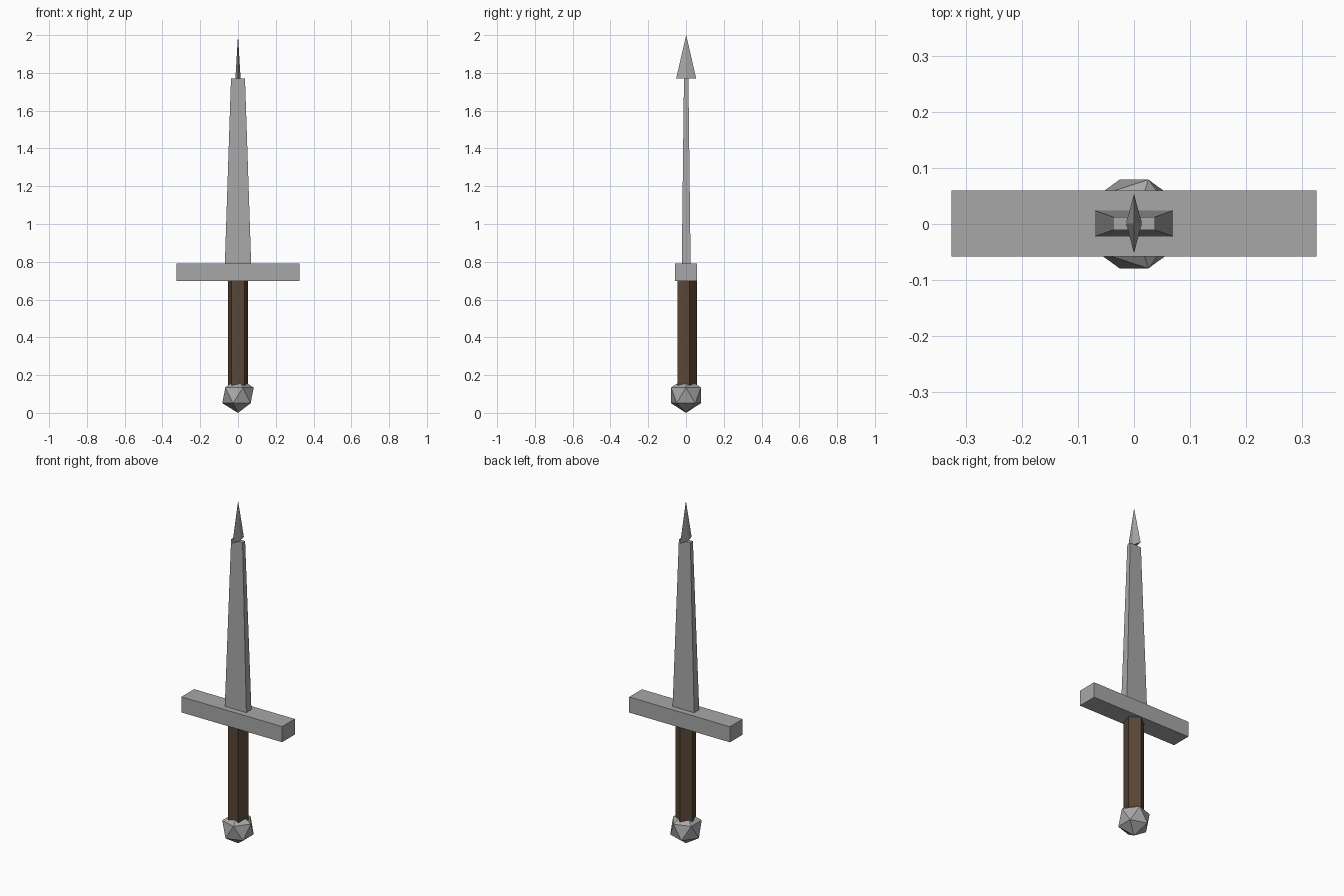
import bpy, bmesh

if "Cube" in bpy.data.objects:
    bpy.data.objects.remove(bpy.data.objects["Cube"])


def material(name, colour):
    mat = bpy.data.materials.new(name)
    mat.diffuse_color = (*colour, 1)
    mat.use_nodes = True
    mat.node_tree.nodes["Principled BSDF"].inputs["Base Color"].default_value = mat.diffuse_color
    return mat


steel = material("steel", (0.39, 0.39, 0.39))
wood = material("brown_wood", (0.10, 0.062, 0.037))


def finish(name, bm, loc, mat):
    mesh = bpy.data.meshes.new(name)
    bm.to_mesh(mesh)
    bm.free()
    obj = bpy.data.objects.new(name, mesh)
    obj.location = loc
    bpy.context.collection.objects.link(obj)
    mesh.materials.append(mat)
    return obj


def box(name, size, z0, z1, y=0.0, top=(1, 1)):
    """Box with an optional taper of the top face in x and y."""
    bm = bmesh.new()
    bmesh.ops.create_cube(bm, size=1)
    for v in bm.verts:
        tx, ty = top if v.co.z > 0 else (1, 1)
        v.co.x *= size[0] * tx
        v.co.y *= size[1] * ty
        v.co.z *= z1 - z0
    return finish(name, bm, (0, y, (z0 + z1) / 2), steel)


def cone(name, sides, r1, r2, z0, z1, mat, y=0.0):
    bpy.ops.mesh.primitive_cone_add(vertices=sides, radius1=r1, radius2=r2,
                                    depth=z1 - z0, location=(0, y, (z0 + z1) / 2))
    obj = bpy.context.object
    obj.name = name
    obj.data.materials.append(mat)
    return obj


# Faceted pommel
bm = bmesh.new()
bmesh.ops.create_icosphere(bm, subdivisions=1, radius=0.093)
finish("pommel", bm, (0, 0, 0.093), steel)

# Five-sided wooden grip
cone("grip", 5, 0.057, 0.057, 0.12, 0.71, wood)

# Crossguard
box("crossguard", (0.651, 0.117), 0.699, 0.79, y=0.001)

# Tapered blade
box("blade", (0.14, 0.047), 0.78, 1.77, y=0.001, top=(0.53, 0.5))

# Flattened four-sided point set across the blade
tip = cone("blade_tip", 4, 0.053, 0.0, 1.77, 2.0, steel, y=0.001)
tip.scale.x = 0.26
